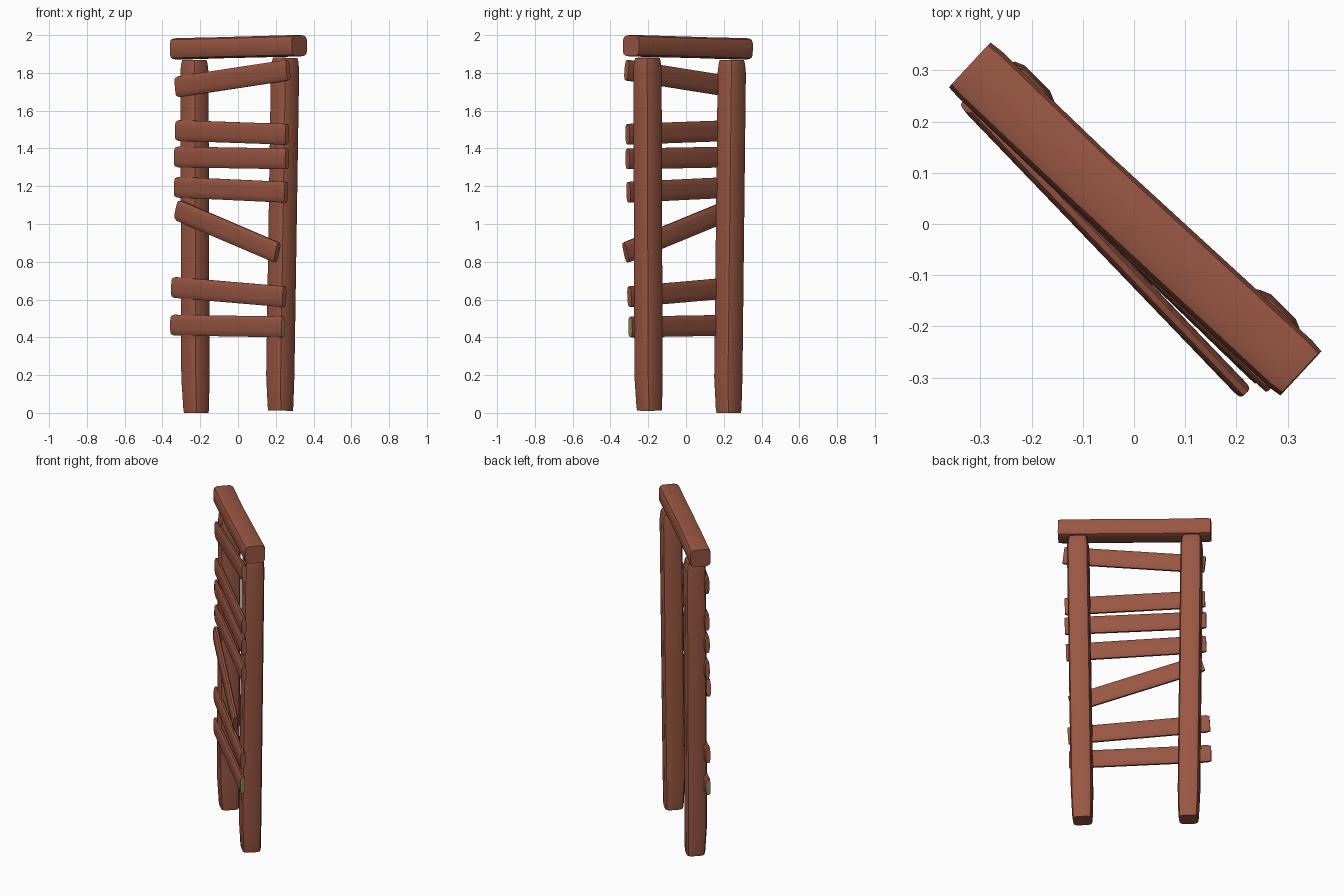
import bpy, bmesh, math
from mathutils import Vector

if "Cube" in bpy.data.objects:
    bpy.data.objects.remove(bpy.data.objects["Cube"])


def material(name, rgb):
    m = bpy.data.materials.new(name)
    m.diffuse_color = (*rgb, 1)
    m.use_nodes = True
    m.node_tree.nodes["Principled BSDF"].inputs["Base Color"].default_value = m.diffuse_color
    return m


BROWN = material("red_brown_wood", (0.32, 0.094, 0.056))
OLIVE = material("olive_end_grain", (0.27, 0.24, 0.075))
FRONT = Vector((-1, -1, 0)).normalized()


def timber(name, p0, p1, across, depth, cut_a, cut_d, stations, olive_caps=False):
    """Loft a chamfered rectangle from p0 to p1; stations are (fraction, scale, forward shift)."""
    p0, p1 = Vector(p0), Vector(p1)
    d = (p1 - p0).normalized()
    n = d.cross(Vector((0, 0, 1))).normalized() if abs(d.z) < 0.9 else FRONT
    n = (n - d * n.dot(d)).normalized()
    s = n.cross(d)
    a, b = across / 2, depth / 2
    profile = []
    for sa, sb, flip in ((1, 1, 0), (-1, 1, 1), (-1, -1, 0), (1, -1, 1)):
        # rounded corner in three points
        pts = [(a, b - cut_d), (a - cut_a * 0.3, b - cut_d * 0.3), (a - cut_a, b)]
        if flip:
            pts.reverse()
        profile += [(sa * u, sb * v) for u, v in pts]
    bm = bmesh.new()
    rings = []
    for f, k, shift in stations:
        c = p0.lerp(p1, f) + n * shift
        rings.append([bm.verts.new(c + s * (u * k) + n * (v * k)) for u, v in profile])
    count = len(profile)
    for r, q in zip(rings, rings[1:]):
        for i in range(count):
            j = (i + 1) % count
            bm.faces.new((r[i], r[j], q[j], q[i]))
    for ring in (rings[0], rings[-1]):
        cap = bm.faces.new(ring)
        cap.material_index = 1 if olive_caps else 0
    bmesh.ops.recalc_face_normals(bm, faces=bm.faces)
    me = bpy.data.meshes.new(name)
    bm.to_mesh(me)
    bm.free()
    me.materials.append(BROWN)
    if olive_caps:
        me.materials.append(OLIVE)
    ob = bpy.data.objects.new(name, me)
    bpy.context.collection.objects.link(ob)
    bpy.ops.object.select_all(action='DESELECT')
    ob.select_set(True)
    bpy.context.view_layer.objects.active = ob
    bpy.ops.object.shade_smooth_by_angle(angle=math.radians(40))


# Upright posts, narrowed at both ends
post_rings = [(0, 0.87, -0.006), (0.012, 0.91, -0.005), (0.1, 1, 0), (0.5, 1, 0),
              (0.965, 1, 0), (0.99, 0.93, 0), (1, 0.86, 0)]
timber("left_post", (-0.225, 0.222, 0), (-0.231, 0.243, 1.868),
       0.125, 0.12, 0.028, 0.028, post_rings)
timber("right_post", (0.221, -0.198, 0.012), (0.25, -0.204, 1.88),
       0.125, 0.12, 0.028, 0.028, post_rings)

# Cap beam across the posts
timber("top_beam", (-0.32, 0.31, 1.927), (0.325, -0.291, 1.944), 0.113, 0.124, 0.026, 0.026,
       [(0, 0.96, 0), (0.03, 1, 0), (0.35, 0.98, 0.003), (0.97, 1, 0), (1, 0.95, 0)])

# Rungs: left x, left z, right x, right z, x+y at each end
rungs = [
    (-0.325, 1.725, 0.265, 1.815, -0.075, -0.05),
    (-0.325, 1.495, 0.26, 1.475, -0.075, -0.05),
    (-0.33, 1.355, 0.26, 1.345, -0.075, -0.05),
    (-0.33, 1.195, 0.255, 1.168, -0.075, -0.05),
    (-0.322, 1.075, 0.208, 0.848, -0.09, -0.112),
    (-0.345, 0.665, 0.245, 0.615, -0.075, -0.055),
    (-0.35, 0.465, 0.24, 0.455, -0.075, -0.055),
]
for i, (x0, z0, x1, z1, s0, s1) in enumerate(rungs):
    timber(f"rung_{i + 1}", (x0, s0 - x0, z0), (x1, s1 - x1, z1), 0.11, 0.03, 0.032, 0.009,
           [(0, 0.88, 0), (0.025, 1, 0), (0.98, 1, 0), (1, 0.96, 0)], olive_caps=(i == 6))
